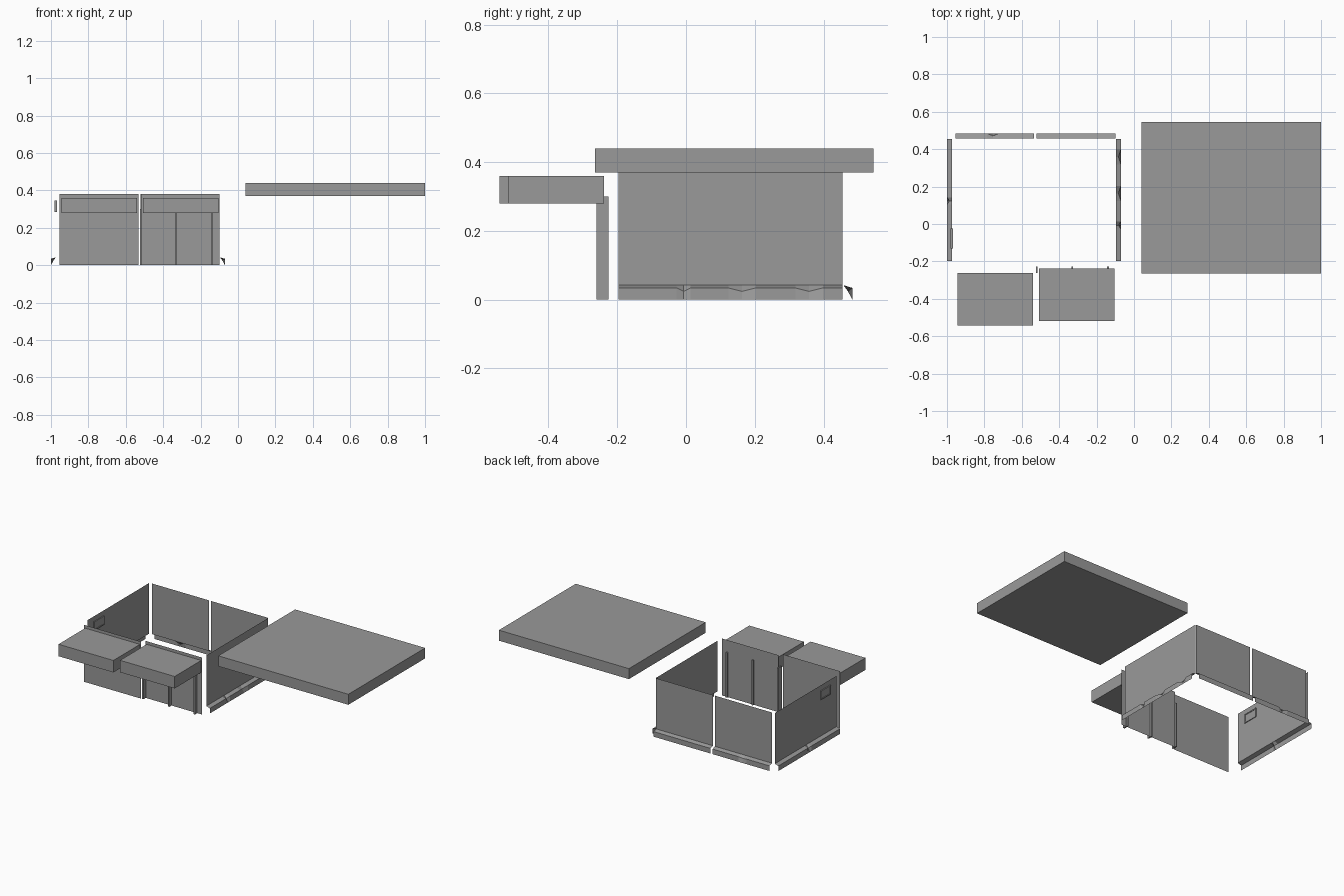
import bpy, bmesh
from mathutils import Vector

cube = bpy.data.objects.get("Cube")
if cube:
    bpy.data.objects.remove(cube, do_unlink=True)

grey = bpy.data.materials.new("plain grey")
grey.use_nodes = True
GREY = (0.32, 0.32, 0.32, 1)
grey.diffuse_color = GREY
grey.node_tree.nodes["Principled BSDF"].inputs["Base Color"].default_value = GREY


def finish(name, bm):
    mesh = bpy.data.meshes.new(name)
    bm.to_mesh(mesh)
    bm.free()
    mesh.materials.append(grey)
    obj = bpy.data.objects.new(name, mesh)
    bpy.context.collection.objects.link(obj)
    return obj


def box(name, x, y, z):
    """Closed box from (min, max) ranges."""
    bm = bmesh.new()
    bmesh.ops.create_cube(bm, size=1)
    for v in bm.verts:
        v.co = [r[0] if c < 0 else r[1] for c, r in zip(v.co, (x, y, z))]
    return finish(name, bm)


def panel(name, x, y, top):
    """Single upright sheet facing the front."""
    bm = bmesh.new()
    corners = ((x[0], y, 0), (x[1], y, 0), (x[1], y, top), (x[0], y, top))
    bm.faces.new([bm.verts.new(c) for c in corners])
    return finish(name, bm)


def flared_wall(name, start, end, outward, dents=()):
    """Thin wall whose foot steps outward into a skirt, with dents at (distance, half width)."""
    a, b, out = Vector(start), Vector(end), Vector(outward)
    along = (b - a).normalized()
    stations = [(0, False), ((b - a).length, False)]
    for t, w in dents:
        stations += [(t - w, False), (t, True), (t + w, False)]
    bm = bmesh.new()
    rows = []
    for t, dented in sorted(stations):
        knee = (0.013, 0.024) if dented else (0.026, 0.034)
        profile = ((0, WALL_TOP), (0, 0.042), knee, (0.026, 0))
        rows.append([bm.verts.new(a + along * t + out * o + Vector((0, 0, z)))
                     for o, z in profile])
    for r, s in zip(rows, rows[1:]):
        for i in range(3):
            bm.faces.new((r[i], r[i + 1], s[i + 1], s[i]))
    # face every sheet away from the room
    for f in bm.faces:
        f.normal_update()
        if f.normal.dot(out + Vector((0, 0, 0.5))) < 0:
            f.normal_flip()
    return finish(name, bm)


WALL_TOP = 0.38

# roof slab set beside the room
box("roof", (0.04, 1.0), (-0.265, 0.545), (0.37, 0.44))

# side and back walls
flared_wall("side_wall_inner", (-0.096, -0.197, 0), (-0.096, 0.455, 0), (1, 0, 0),
            ((0.19, 0.02), (0.36, 0.04), (0.555, 0.04)))
flared_wall("side_wall_outer", (-0.974, -0.197, 0), (-0.974, 0.455, 0), (-1, 0, 0),
            ((0.32, 0.02),))
flared_wall("back_wall_outer", (-0.955, 0.458, 0), (-0.535, 0.458, 0), (0, 1, 0),
            ((0.2, 0.03),))
flared_wall("back_wall_inner", (-0.52, 0.458, 0), (-0.1, 0.458, 0), (0, 1, 0))

# front panels with awnings
panel("front_panel_outer", (-0.955, -0.532), -0.262, WALL_TOP)
panel("front_panel_inner", (-0.518, -0.1), -0.237, WALL_TOP)
box("awning_outer", (-0.945, -0.54), (-0.543, -0.262), (0.28, 0.36))
box("awning_inner", (-0.508, -0.105), (-0.518, -0.238), (0.28, 0.36))

# slim posts through the inner front panel
for i, x in enumerate((-0.52, -0.33, -0.14)):
    box(f"front_post_{i + 1}", (x - 0.005, x + 0.005), (-0.261, -0.226), (0, 0.3))

# framed vent in the outer side wall
y0, y1, z0, z1, rim = -0.13, -0.025, 0.285, 0.345, 0.007
depth = (-0.981, -0.969)
box("vent_sill", depth, (y0, y1), (z0, z0 + rim))
box("vent_head", depth, (y0, y1), (z1 - rim, z1))
box("vent_jamb_front", depth, (y0, y0 + rim), (z0, z1))
box("vent_jamb_back", depth, (y1 - rim, y1), (z0, z1))
box("vent_pane", (-0.977, -0.972), (y0, y1), (z0, z1))
